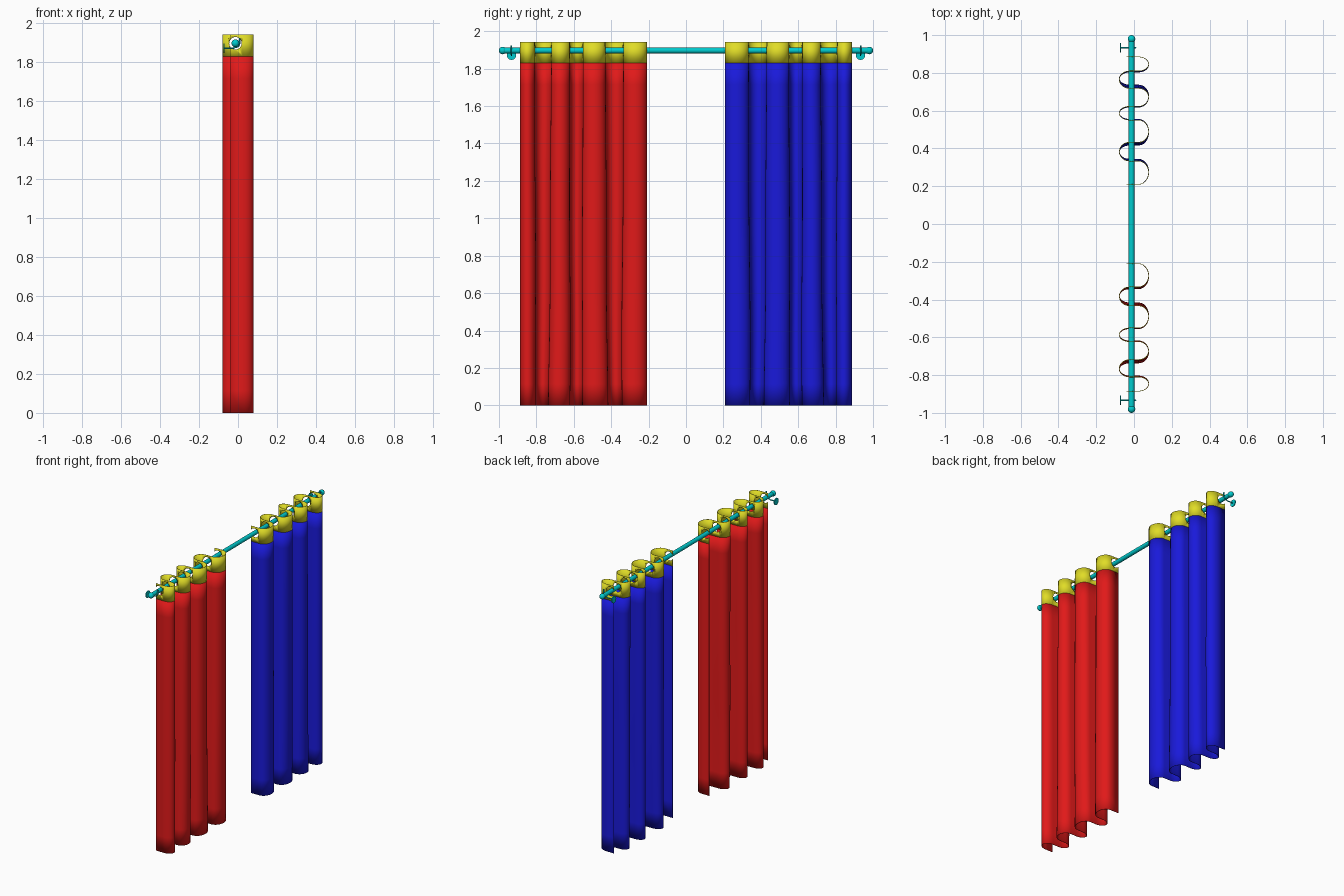
import bpy, bmesh, math
from mathutils import Vector

if "Cube" in bpy.data.objects:
    bpy.data.objects.remove(bpy.data.objects["Cube"])

ROD_X, ROD_Z = -0.013, 1.897


def material(name, rgb):
    m = bpy.data.materials.new(name)
    m.diffuse_color = (*rgb, 1)
    m.use_nodes = True
    m.node_tree.nodes["Principled BSDF"].inputs["Base Color"].default_value = m.diffuse_color
    return m


TEAL = material("teal", (0.0, 0.6, 0.62))
YELLOW = material("yellow", (0.75, 0.72, 0.02))
RED = material("red", (0.75, 0.01, 0.01))
BLUE = material("blue", (0.01, 0.01, 0.7))


def finish(ob, name, mat):
    ob.name = name
    if mat:
        ob.data.materials.append(mat)
    bpy.ops.object.select_all(action='DESELECT')
    ob.select_set(True)
    bpy.context.view_layer.objects.active = ob
    bpy.ops.object.shade_smooth_by_angle(angle=math.radians(40))
    return ob


def cylinder(name, a, b, r, mat, sides=24):
    a, b = Vector(a), Vector(b)
    bpy.ops.mesh.primitive_cylinder_add(vertices=sides, radius=r, depth=(b - a).length, location=(a + b) / 2)
    ob = bpy.context.object
    ob.rotation_euler = (b - a).to_track_quat('Z', 'Y').to_euler()
    return finish(ob, name, mat)


# Pleat seam positions along y at the top and bottom of a panel
TOP = [0.21, 0.333, 0.433, 0.55, 0.623, 0.718, 0.81, 0.885]
BOTTOM = [0.21, 0.343, 0.42, 0.555, 0.62, 0.733, 0.803, 0.885]


def pleat_profile(z, steps=12):
    t = 1 - z / 1.94
    seams = [a + (b - a) * t + 0.003 * math.sin(9 * t + i) * t * (0 < i < 7)
             for i, (a, b) in enumerate(zip(TOP, BOTTOM))]
    pts = [(-0.04, seams[0])]
    for i, (a, b) in enumerate(zip(seams, seams[1:])):
        side = 1 if i % 2 == 0 else -1
        mid, half = (a + b) / 2, (b - a) / 2
        for k in range(steps + 1):
            ang = math.pi * k / steps
            pts.append((side * (0.024 + 0.054 * math.sin(ang)), mid - half * math.cos(ang)))
    pts.append((-0.04, seams[-1]))
    return pts


def sheet(name, side, z0, z1, rows, mat):
    bm = bmesh.new()
    grid = []
    for r in range(rows + 1):
        z = z0 + (z1 - z0) * r / rows
        grid.append([bm.verts.new((x, side * y, z)) for x, y in pleat_profile(z)])
    for lo, hi in zip(grid, grid[1:]):
        for i in range(len(lo) - 1):
            bm.faces.new((lo[i], lo[i + 1], hi[i + 1], hi[i]))
    me = bpy.data.meshes.new(name)
    bm.to_mesh(me)
    bm.free()
    ob = bpy.data.objects.new(name, me)
    bpy.context.collection.objects.link(ob)
    finish(ob, name, mat)
    sol = ob.modifiers.new("thickness", 'SOLIDIFY')
    sol.thickness, sol.offset = 0.003, 0
    return ob


# Rod
cylinder("curtain_rod", (ROD_X, -0.98, ROD_Z), (ROD_X, 0.98, ROD_Z), 0.015, TEAL)

# Cutter for the rod holes in the headers
cutter = cylinder("hole_cutter", (ROD_X, -1, ROD_Z), (ROD_X, 1, ROD_Z), 0.032, None, 32)
cutter.hide_render = True
cutter.display_type = 'WIRE'

for side, label, cloth in ((-1, "left", RED), (1, "right", BLUE)):
    # Curtain panel and header band
    sheet(label + "_curtain", side, 0, 1.83, 16, cloth)
    head = sheet(label + "_header", side, 1.83, 1.942, 1, YELLOW)
    cut = head.modifiers.new("rod_holes", 'BOOLEAN')
    cut.operation, cut.solver, cut.object = 'DIFFERENCE', 'EXACT', cutter

    # Finial ball
    bpy.ops.mesh.primitive_uv_sphere_add(segments=24, ring_count=14, radius=0.02,
                                         location=(ROD_X, side * 0.98, ROD_Z))
    finish(bpy.context.object, label + "_finial", TEAL)

    # Bracket wall plate
    y = side * 0.933
    cylinder(label + "_wall_plate", (-0.075, y, 1.872), (-0.069, y, 1.872), 0.025, TEAL)

    # Bracket arm with a hook under the rod
    path = [(-0.072, 1.872), (-0.022, 1.872)]
    path += [(ROD_X + 0.021 * math.cos(a), ROD_Z + 0.021 * math.sin(a))
             for a in [math.radians(-100 + 20 * k) for k in range(6)]]
    path.append((ROD_X + 0.021, 1.925))
    cu = bpy.data.curves.new(label + "_bracket_arm", 'CURVE')
    cu.dimensions = '3D'
    cu.bevel_depth, cu.bevel_resolution, cu.use_fill_caps = 0.004, 2, True
    sp = cu.splines.new('POLY')
    sp.points.add(len(path) - 1)
    for p, (x, z) in zip(sp.points, path):
        p.co = (x, y, z, 1)
    arm = bpy.data.objects.new(label + "_bracket_arm", cu)
    bpy.context.collection.objects.link(arm)
    cu.materials.append(TEAL)
